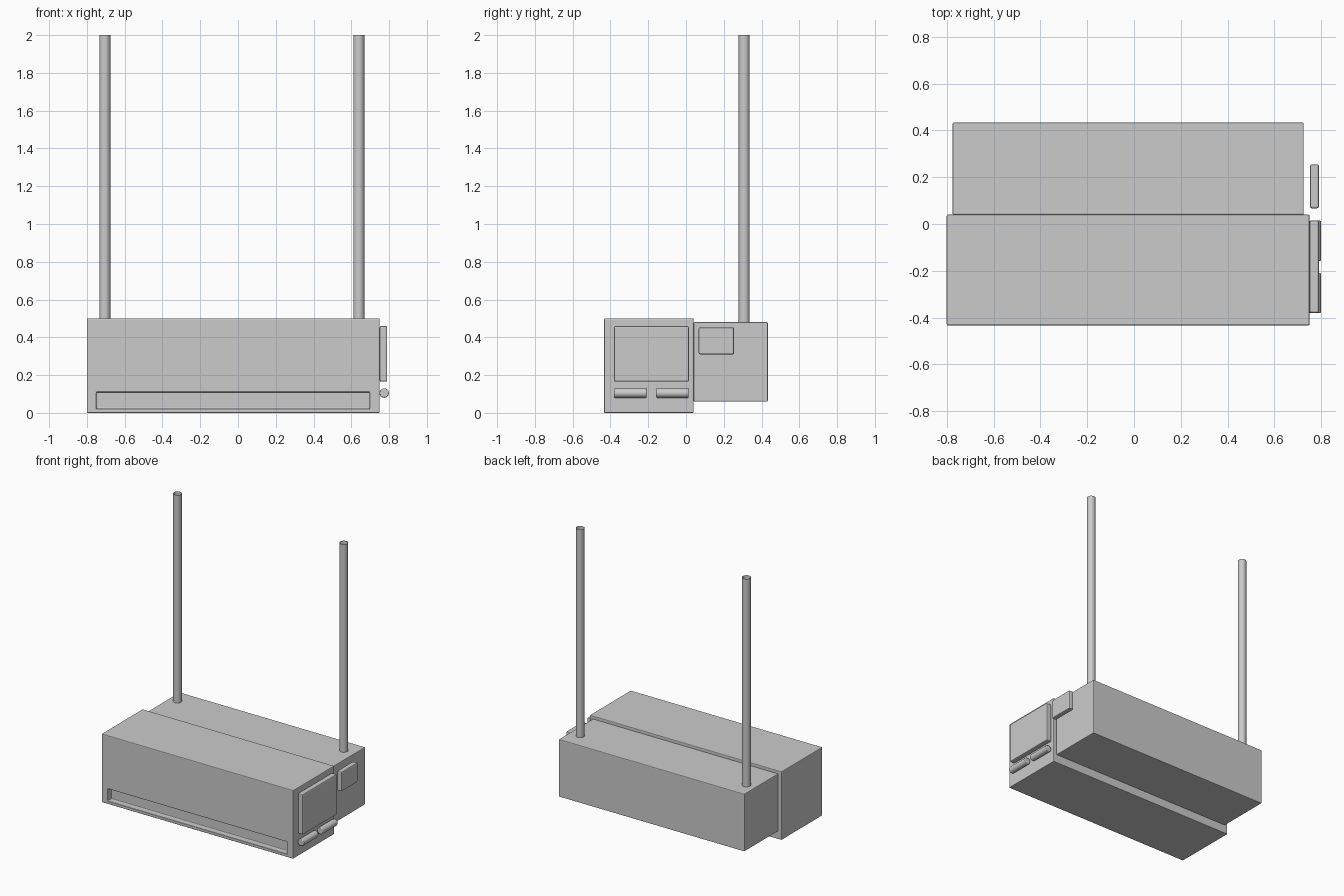
import bpy
import math

if "Cube" in bpy.data.objects:
    bpy.data.objects.remove(bpy.data.objects["Cube"])


def smooth(ob):
    bpy.ops.object.select_all(action='DESELECT')
    ob.select_set(True)
    bpy.context.view_layer.objects.active = ob
    bpy.ops.object.shade_smooth_by_angle(angle=math.radians(30))


def bevel(ob, width):
    m = ob.modifiers.new("bevel", 'BEVEL')
    m.width = width
    m.segments = 2
    m.limit_method = 'ANGLE'


def box(name, x, y, z, edge=0.005):
    """Box from (min, max) ranges, with softened edges."""
    bpy.ops.mesh.primitive_cube_add(size=1)
    ob = bpy.context.object
    ob.name = name
    for v in ob.data.vertices:
        v.co = [(r[0] + r[1]) / 2 + c * (r[1] - r[0]) for c, r in zip(v.co, (x, y, z))]
    if edge:
        bevel(ob, edge)
    return ob


def cylinder(name, radius, depth, location, rotation=(0, 0, 0), caps='NGON'):
    bpy.ops.mesh.primitive_cylinder_add(vertices=32, radius=radius, depth=depth,
                                        location=location, rotation=rotation,
                                        end_fill_type=caps)
    ob = bpy.context.object
    ob.name = name
    smooth(ob)
    return ob


# Front housing with a long slot low on its front face
housing = box("front_housing", (-0.80, 0.75), (-0.433, 0.04), (0, 0.50), edge=0)
cutter = box("slot_cutter", (-0.75, 0.697), (-0.60, -0.388), (0.023, 0.11), edge=0)
cutter.hide_render = True
cutter.hide_set(True)
cut = housing.modifiers.new("slot", 'BOOLEAN')
cut.operation = 'DIFFERENCE'
cut.solver = 'EXACT'
cut.object = cutter
bevel(housing, 0.005)

# Apply the cut so the cutter can be removed
bpy.ops.object.select_all(action='DESELECT')
housing.select_set(True)
bpy.context.view_layer.objects.active = housing
bpy.ops.object.modifier_apply(modifier="slot")
bpy.data.objects.remove(cutter, do_unlink=True)

# Rear housing, slightly smaller
box("rear_housing", (-0.775, 0.725), (0.04, 0.433), (0.06, 0.48))

# Side panels
box("large_side_panel", (0.75, 0.79), (-0.38, 0.015), (0.165, 0.46), edge=0.008)
box("small_side_panel", (0.752, 0.79), (0.067, 0.255), (0.31, 0.453), edge=0.008)

# Horizontal rounded buttons under the large panel
for side, y in (("front", -0.295), ("rear", -0.072)):
    button = cylinder(side + "_button", 0.025, 0.172, (0.774, y, 0.105),
                      (math.pi / 2, 0, 0))
    bevel(button, 0.005)

# Tall open hanging tubes
for side, x in (("left", -0.705), ("right", 0.64)):
    cylinder(side + "_hanging_tube", 0.029, 1.525, (x, 0.308, 1.2375), caps='NOTHING')
